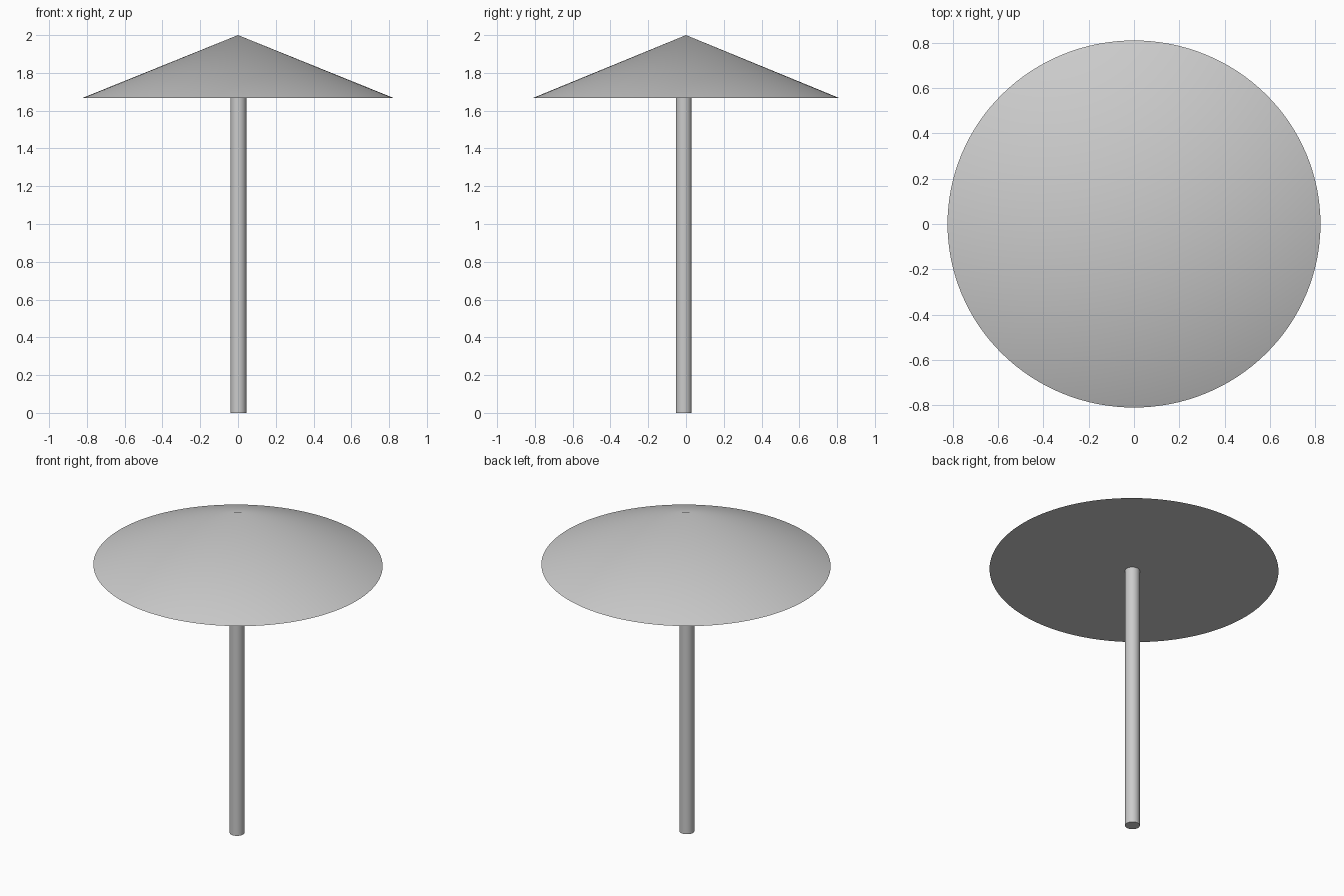
import bpy
import math

if "Cube" in bpy.data.objects:
    bpy.data.objects.remove(bpy.data.objects["Cube"])


def finish(obj, name, scale=(1, 1, 1)):
    obj.name = name
    obj.scale = scale
    bpy.ops.object.transform_apply(location=False, rotation=False, scale=True)
    # keep the shallow rim and end caps crisp
    bpy.ops.object.shade_smooth_by_angle(angle=math.radians(20))


# Pole: slim round post, slightly off the canopy axis
POLE_TOP = 1.675
bpy.ops.mesh.primitive_cylinder_add(vertices=48, radius=0.042, depth=POLE_TOP,
                                    location=(0.002, -0.012, POLE_TOP / 2))
finish(bpy.context.object, "pole")

# Canopy: shallow closed cone, slightly wider in x than in y
RIM_Z, TIP_Z = 1.667, 2.0
bpy.ops.mesh.primitive_cone_add(vertices=128, radius1=1.0, radius2=0,
                                depth=TIP_Z - RIM_Z,
                                location=(0, 0, (RIM_Z + TIP_Z) / 2))
finish(bpy.context.object, "canopy", (0.824, 0.811, 1))
